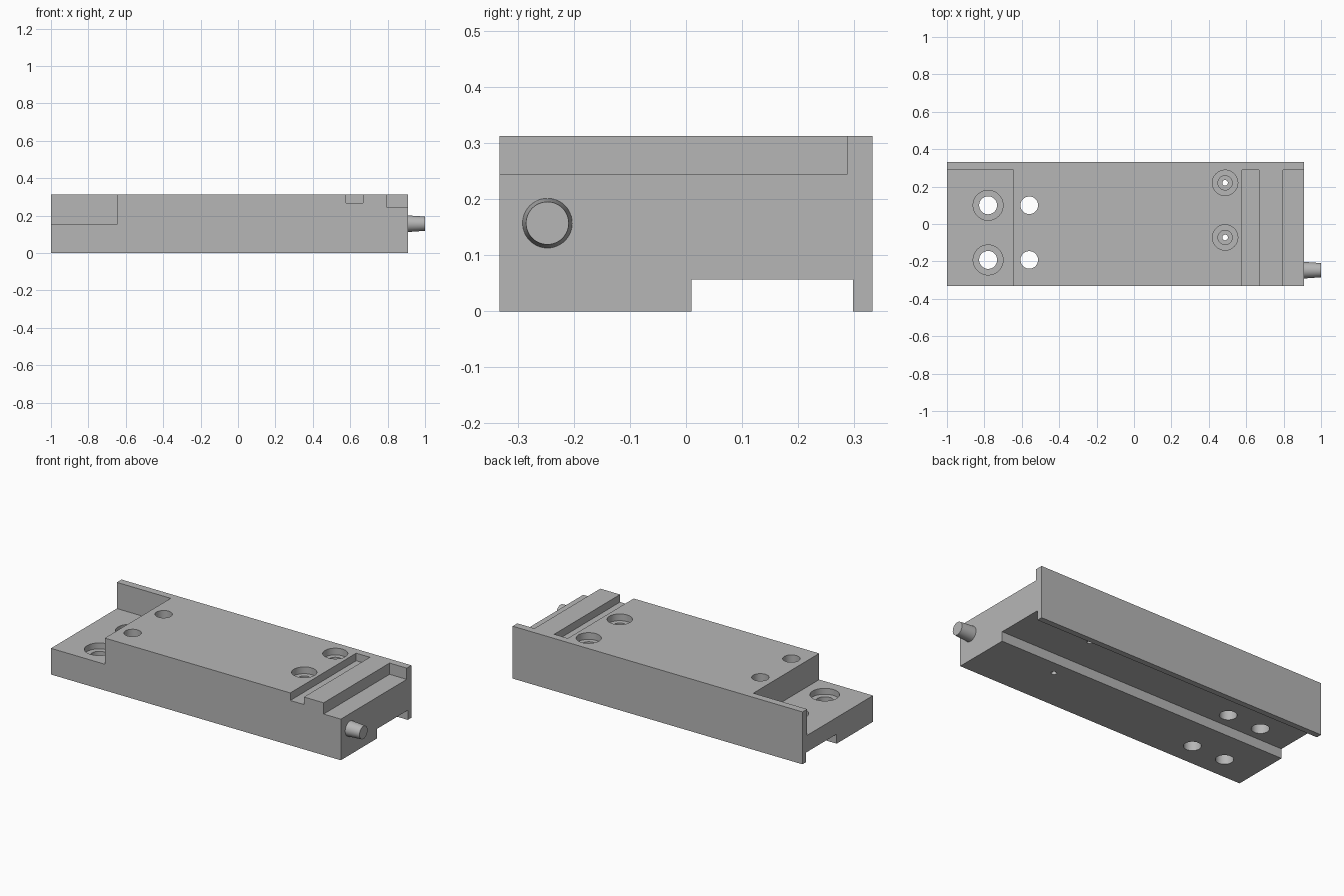
import bpy
from math import pi, radians

cube = bpy.data.objects.get("Cube")
if cube:
    bpy.data.objects.remove(cube)

grey = bpy.data.materials.new("machined grey")
grey.use_nodes = True
colour = (0.47, 0.47, 0.47, 1)
grey.diffuse_color = colour
grey.node_tree.nodes["Principled BSDF"].inputs["Base Color"].default_value = colour

LEFT, RIGHT, HALF, TOP = -1.0, 0.91, 0.332, 0.312
WALL = 0.288     # inner face of the rear wall
SHELF = 0.156    # floor of the lowered end
OVER = 0.1       # how far cutters overshoot


def box(name, x0, x1, y0, y1, z0, z1):
    bpy.ops.mesh.primitive_cube_add(
        size=1, location=((x0 + x1) / 2, (y0 + y1) / 2, (z0 + z1) / 2))
    ob = bpy.context.object
    ob.name = name
    ob.scale = (x1 - x0, y1 - y0, z1 - z0)
    bpy.ops.object.transform_apply(location=True, scale=True)
    ob.data.materials.append(grey)
    return ob


def cylinder(name, x, y, r, z0, z1):
    bpy.ops.mesh.primitive_cylinder_add(
        vertices=48, radius=r, depth=z1 - z0, location=(x, y, (z0 + z1) / 2))
    ob = bpy.context.object
    ob.name = name
    ob.data.materials.append(grey)
    return ob


def cut(target, cutter):
    mod = target.modifiers.new("cut", 'BOOLEAN')
    mod.operation = 'DIFFERENCE'
    mod.solver = 'EXACT'
    mod.object = cutter
    bpy.context.view_layer.objects.active = target
    bpy.ops.object.modifier_apply(modifier=mod.name)
    bpy.data.objects.remove(cutter)


# Main block
body = box("body", LEFT, RIGHT, -HALF, HALF, 0, TOP)

# Lowered shelf, cross groove and end step, all stopping at the rear wall
front = -HALF - OVER
cut(body, box("shelf_cut", LEFT - OVER, -0.645, front, WALL, SHELF, TOP + OVER))
cut(body, box("groove_cut", 0.577, 0.667, front, WALL, 0.267, TOP + OVER))
cut(body, box("end_step_cut", 0.797, RIGHT + OVER, front, WALL, 0.245, TOP + OVER))

# Channel along the underside
cut(body, box("channel_cut", LEFT - OVER, RIGHT + OVER, 0.01, 0.298, -OVER, 0.057))

# Counterbored holes in the shelf and plain holes beside them
for y in (0.1, -0.192):
    cut(body, cylinder("shelf_bore_cut", -0.78, y, 0.08, SHELF - 0.035, SHELF + 0.05))
    cut(body, cylinder("shelf_hole_cut", -0.78, y, 0.048, -OVER, SHELF + 0.05))
    cut(body, cylinder("plain_hole_cut", -0.56, y, 0.047, -OVER, TOP + OVER))

# Stepped holes near the groove
for y in (0.22, -0.072):
    for r, bottom in ((0.068, TOP - 0.04), (0.038, TOP - 0.09), (0.015, -OVER)):
        cut(body, cylinder("stepped_hole_cut", 0.487, y, r, bottom, TOP + OVER))

# Tapered pin on the end face
bpy.ops.mesh.primitive_cone_add(
    vertices=48, radius1=0.045, radius2=0.038, depth=0.1,
    location=(0.95, -0.247, 0.157), rotation=(0, pi / 2, 0))
pin = bpy.context.object
pin.name = "end_pin"
pin.data.materials.append(grey)

# Smooth the round surfaces only
for ob in (body, pin):
    bpy.ops.object.select_all(action='DESELECT')
    ob.select_set(True)
    bpy.context.view_layer.objects.active = ob
    bpy.ops.object.shade_smooth_by_angle(angle=radians(30))
